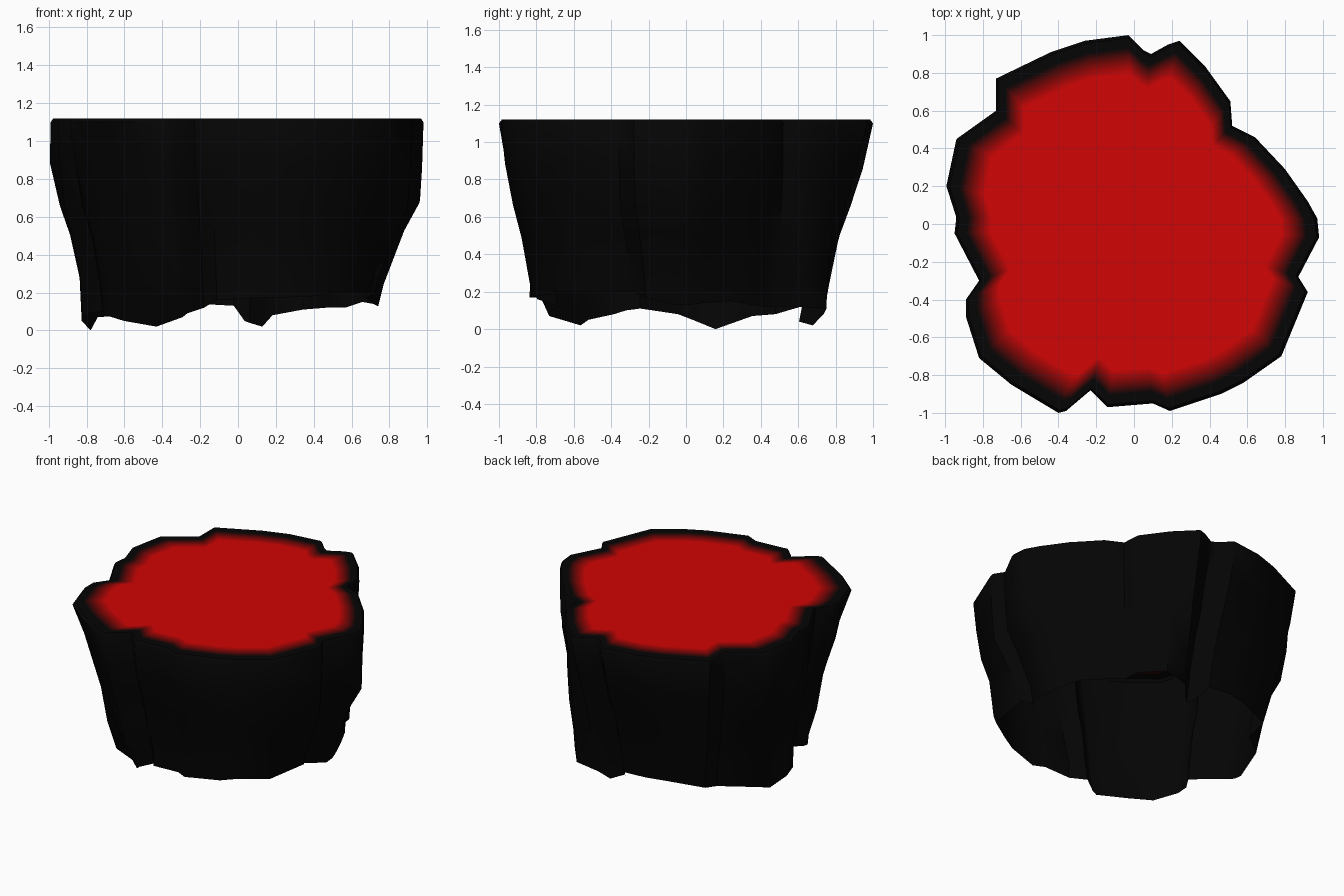
import bpy, bmesh, math, random

if "Cube" in bpy.data.objects:
    bpy.data.objects.remove(bpy.data.objects["Cube"])

random.seed(4)
TOP = 1.12

# Rim outline seen from above, counter-clockwise
OUTLINE = [
    (.98, -.07), (.97, .03), (.92, .12), (.80, .29), (.64, .46), (.52, .52), (.51, .65),
    (.38, .83), (.24, .97), (.18, .95), (.09, .90), (.05, .92), (-.03, 1.0), (-.26, .97),
    (-.44, .91), (-.73, .77), (-.73, .60), (-.94, .45), (-.99, .20), (-.94, .04),
    (-.95, -.05), (-.82, -.30), (-.89, -.40), (-.89, -.49), (-.82, -.71), (-.65, -.85),
    (-.40, -1.0), (-.36, -.99), (-.23, -.88), (-.14, -.97), (.10, -.95), (.19, -.99),
    (.46, -.90), (.58, -.84), (.78, -.70), (.92, -.36), (.87, -.28)]
# Height of the ragged lower edge below each rim point
LOWER = [.13, .13, .14, .15, .12, .12, .12, .11, .08, .02, .04, .05, .13, .14, .14, .12, .08,
         .07, 0, .05, .08, .11, .10, .08, .05, .02, .07, .09, .12, .16, .17, .17, .18, .20,
         .20, .20, .17]
# Wall taper around the rock: angle -> scale at each level below the rim
LEVELS = [.88, .66, .50, .27, None]
TAPER = {
    0: (1.0, .99, .89, .78, .75), 25: (.99, .96, .91, .87, .84), 45: (1, .99, .97, .94, .92),
    65: (.98, .96, .94, .92, .91), 76: (.945, .88, .84, .79, .76),
    83: (.92, .85, .78, .72, .66), 93: (.945, .88, .83, .78, .75),
    135: (.97, .93, .88, .83, .80), 168: (1, .96, .89, .84, .78),
    177: (1, .99, .93, .89, .88), 205: (.97, .92, .87, .82, .80),
    220: (.94, .88, .83, .79, .74), 233: (.94, .88, .83, .76, .66),
    248: (.96, .91, .87, .82, .73), 262: (.985, .925, .88, .83, .82),
    270: (.985, .925, .88, .85, .84), 318: (.98, .95, .91, .87, .86),
    340: (1, .98, .90, .80, .78), 360: (1.0, .99, .89, .78, .75)}
N = len(OUTLINE)


def taper(x, y, k):
    a = math.degrees(math.atan2(y, x)) % 360
    keys = list(TAPER)
    for lo, hi in zip(keys, keys[1:]):
        if a <= hi:
            t = (a - lo) / (hi - lo)
            return TAPER[lo][k] * (1 - t) + TAPER[hi][k] * t


def material(name, rgb):
    m = bpy.data.materials.new(name)
    m.diffuse_color = (*rgb, 1)
    m.use_nodes = True
    m.node_tree.nodes["Principled BSDF"].inputs["Base Color"].default_value = m.diffuse_color
    return m


def bridge(bm, upper, lower, index=0):
    for i in range(N):
        j = (i + 1) % N
        f = bm.faces.new((upper[i], lower[i], lower[j], upper[j]))
        f.material_index = index


def finish(bm, name, mats, angle):
    me = bpy.data.meshes.new(name)
    bm.to_mesh(me)
    bm.free()
    ob = bpy.data.objects.new(name, me)
    bpy.context.collection.objects.link(ob)
    for m in mats:
        me.materials.append(m)
    bpy.ops.object.select_all(action='DESELECT')
    ob.select_set(True)
    bpy.context.view_layer.objects.active = ob
    bpy.ops.object.shade_smooth_by_angle(angle=math.radians(angle))
    return ob


def mix(a, b, t):
    return tuple(p + (q - p) * t for p, q in zip(a, b))


BLACK, RED = (.0013, .0013, .0013), (.64, .0013, .0013)
black = material("black_rock", BLACK)

# Rock wall: tapering shell, open underneath, with rough ledges
bm = bmesh.new()
rings = [[bm.verts.new((x * .985, y * .985, TOP)) for x, y in OUTLINE],
         [bm.verts.new((x, y, 1.10)) for x, y in OUTLINE]]
for k, z in enumerate(LEVELS):
    ring = []
    for i, (x, y) in enumerate(OUTLINE):
        s, h = taper(x, y, k), LOWER[i]
        if z is not None:
            s += random.uniform(-.012, .005)
            h = z + random.uniform(-.03, .03)
        ring.append(bm.verts.new((x * s, y * s, h)))
    rings.append(ring)
for a, b in zip(rings, rings[1:]):
    bridge(bm, a, b)
finish(bm, "rock_wall", [black], 50)

# Top surface: black border fading to red through narrow bands
STEPS = 14
mats = [black] + [material(f"fade_{i}", mix(BLACK, RED, (i / STEPS) ** 1.8))
                  for i in range(1, STEPS + 1)]
bm = bmesh.new()
prev = [bm.verts.new((x * .985, y * .985, TOP)) for x, y in OUTLINE]
for i in range(STEPS):
    s = .93 - .125 * i / (STEPS - 1)
    ring = [bm.verts.new((x * s, y * s, TOP)) for x, y in OUTLINE]
    bridge(bm, ring, prev, i)
    prev = ring
centre = bm.verts.new((0, 0, TOP))
for i in range(N):
    bm.faces.new((prev[i], prev[(i + 1) % N], centre)).material_index = STEPS
finish(bm, "top_surface", mats, 30)
